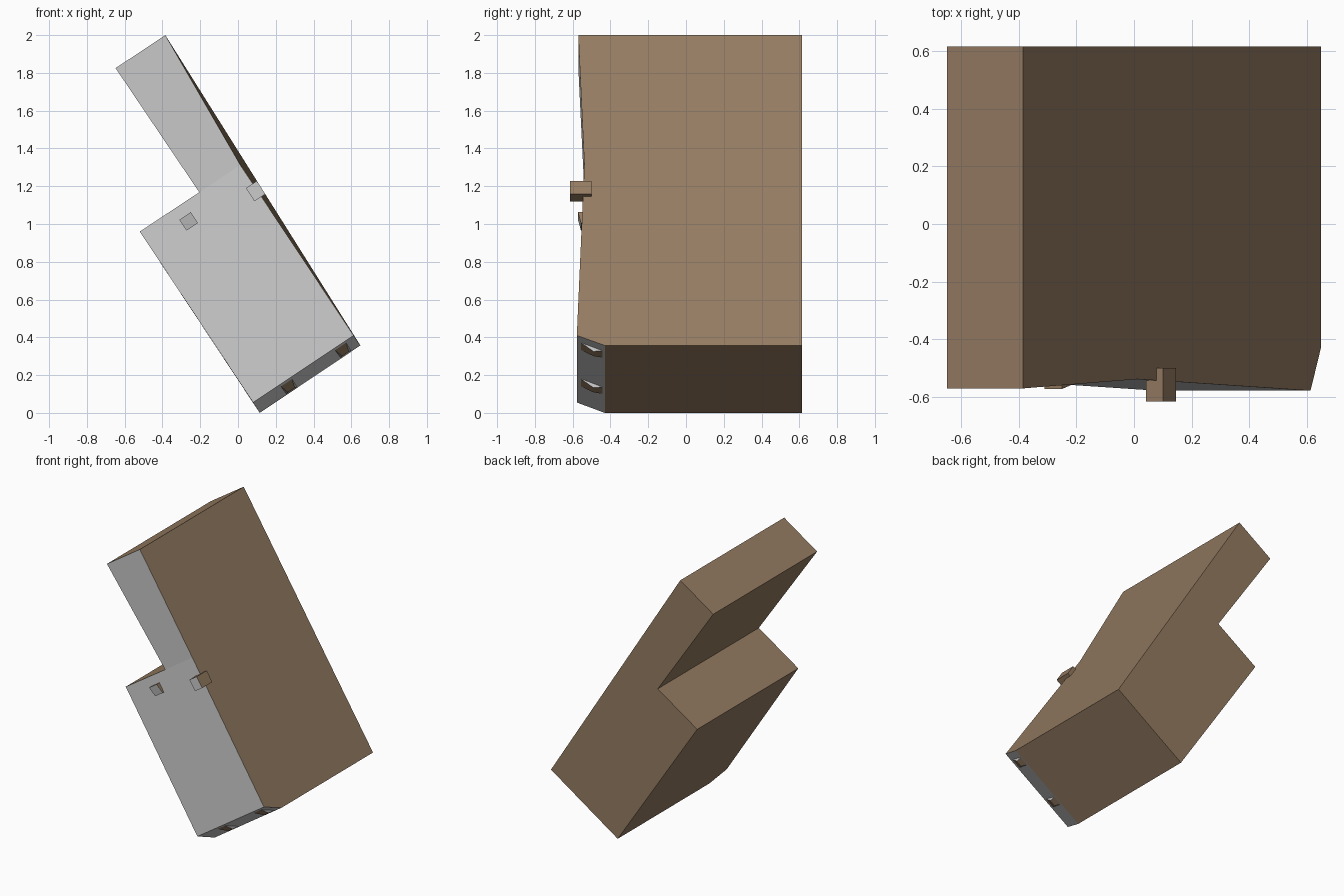
import bpy, bmesh
from mathutils import Vector

if "Cube" in bpy.data.objects:
    bpy.data.objects.remove(bpy.data.objects["Cube"])

BACK = 0.615
brown = bpy.data.materials.new("brown")
brown.diffuse_color = (0.3, 0.2, 0.12, 1)
brown.use_nodes = True
brown.node_tree.nodes["Principled BSDF"].inputs["Base Color"].default_value = brown.diffuse_color
grey = bpy.data.materials.new("grey")
grey.diffuse_color = (0.8, 0.8, 0.8, 1)
grey.use_nodes = True
grey.node_tree.nodes["Principled BSDF"].inputs["Base Color"].default_value = grey.diffuse_color


def build(name, points, faces, grey_faces):
    """Mesh from named points; faces are strings of point names."""
    bm = bmesh.new()
    v = {k: bm.verts.new(p) for k, p in points.items()}
    for f in faces:
        face = bm.faces.new([v[k] for k in f])
        face.material_index = 1 if f in grey_faces else 0
    bmesh.ops.recalc_face_normals(bm, faces=bm.faces)
    me = bpy.data.meshes.new(name)
    bm.to_mesh(me)
    bm.free()
    me.materials.append(brown)
    me.materials.append(grey)
    ob = bpy.data.objects.new(name, me)
    bpy.context.collection.objects.link(ob)
    return ob


# Leaning stepped block: capitals are front corners, lower case back corners
pts = {
    "A": (-0.385, -0.57, 2.0), "B": (-0.648, -0.57, 1.825),
    "C": (-0.205, -0.538, 1.168), "D": (-0.52, -0.538, 0.96),
    "E": (0.08, -0.578, 0.055), "F": (0.115, -0.43, 0.0),
    "G": (0.648, -0.43, 0.357), "H": (0.612, -0.578, 0.41),
    "K": (0.012, -0.538, 1.313),
}
for k in "ABCDFG":
    x, _, z = pts[k]
    pts[k.lower()] = (x, BACK, z)
build("stepped_block", pts,
      ["ABCK", "KCDEH", "HEFG", "abcdfg", "ABba", "BCcb", "CDdc",
       "DEFfd", "FGgf", "GHKAag"],
      ["ABCK", "KCDEH", "HEFG"])


def peg(name, corners, depths):
    """Square peg on the front face with a grey cap."""
    p = {}
    for k, (x, z), y in zip("ABCD", corners, depths):
        p[k] = (x, y, z)
        p[k.lower()] = (x, -0.5, z)
    build(name, p, ["ABCD", "abcd", "ABba", "BCcb", "CDdc", "DAad"], ["ABCD"])


peg("left_peg", [(-0.31, 1.022), (-0.25, 1.063), (-0.212, 1.005), (-0.272, 0.965)],
    [-0.572, -0.572, -0.556, -0.556])
peg("right_peg", [(0.042, 1.19), (0.1, 1.228), (0.145, 1.158), (0.087, 1.12)],
    [-0.615] * 4)

# Two small wedge feet on the bottom chamfer
U = Vector((0.83, 0, 0.557))
V = Vector((0.557, 0, -0.83))
START = Vector((0.08, 0, 0.055))


def foot(name, centre):
    def at(u, y, v):
        return START + U * (centre + u) + V * v + Vector((0, y, 0))
    p = {}
    for k, s in (("l", -1), ("r", 1)):
        low = k == "l"
        a, b, c, d = "abcd" if low else "ABCD"
        p[a] = at(s * 0.035, -0.555, 0.012)
        p[b] = at(s * 0.022, -0.49, 0.058)
        p[c] = at(s * 0.035, -0.432, 0.061)
        p[d] = at(s * 0.04, -0.48, 0.03)
    build(name, p, ["abcd", "ABCD", "ABba", "BCcb", "CDdc", "DAad"], ["ABCD", "abcd"])


foot("lower_foot", 0.205)
foot("upper_foot", 0.55)
